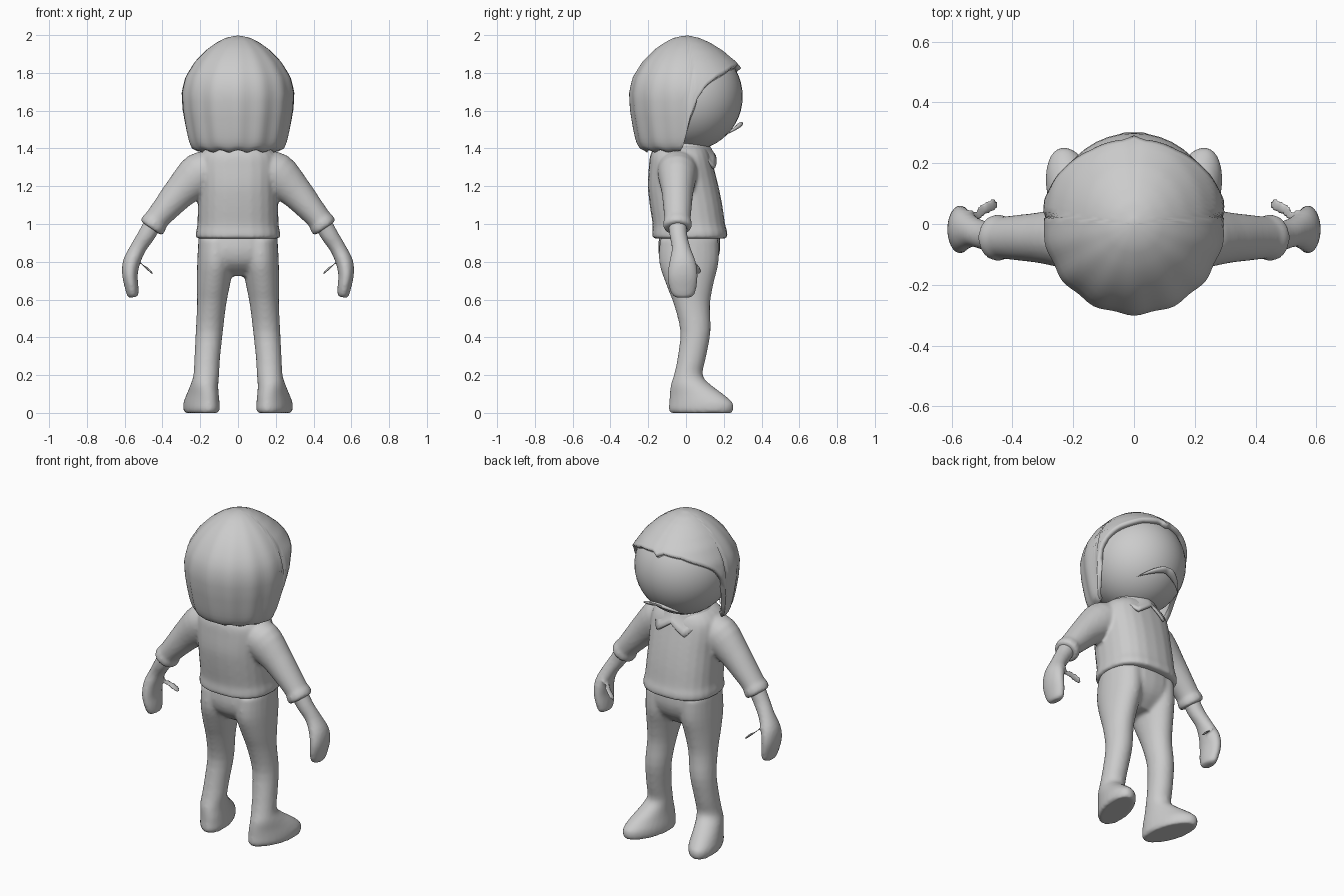
import bpy, bmesh, math
from mathutils import Vector

if "Cube" in bpy.data.objects:
    bpy.data.objects.remove(bpy.data.objects["Cube"])

mat = bpy.data.materials.new("plain grey")
mat.diffuse_color = (0.6, 0.6, 0.6, 1)
mat.use_nodes = True
mat.node_tree.nodes["Principled BSDF"].inputs["Base Color"].default_value = mat.diffuse_color


def finish(name, bm, voxel=0, smooth=0, angle=60):
    """Turn a bmesh into a smooth-shaded object, optionally fusing its shells."""
    bmesh.ops.recalc_face_normals(bm, faces=bm.faces)
    me = bpy.data.meshes.new(name)
    bm.to_mesh(me)
    bm.free()
    me.materials.append(mat)
    ob = bpy.data.objects.new(name, me)
    bpy.context.collection.objects.link(ob)
    if voxel:
        m = ob.modifiers.new("fuse", 'REMESH')
        m.mode, m.voxel_size, m.use_smooth_shade = 'VOXEL', voxel, True
        m = ob.modifiers.new("soften", 'SMOOTH')
        m.factor, m.iterations = 0.5, smooth
    bpy.ops.object.select_all(action='DESELECT')
    ob.select_set(True)
    bpy.context.view_layer.objects.active = ob
    bpy.ops.object.shade_smooth_by_angle(angle=math.radians(angle))
    return ob


def spline(pts, steps):
    """Catmull-Rom through tuples of numbers."""
    out = []
    for i in range(len(pts) - 1):
        p = [pts[max(0, min(len(pts) - 1, i + k))] for k in (-1, 0, 1, 2)]
        for s in range(steps):
            t = s / steps
            out.append([b + 0.5 * t * (c - a + t * (2*a - 5*b + 4*c - d + t * (3*(b - c) + d - a)))
                        for a, b, c, d in zip(*p)])
    return out + [list(pts[-1])]


def loft(bm, rings, side=1, sides=24, steps=3, power=1.0):
    """Rings are (x, y, z, half width, half depth, tilt degrees, shear)."""
    prev, first = None, None
    for x, y, z, a, b, tilt, shear in spline(rings, steps):
        t, ring = math.radians(tilt), []
        for i in range(sides):
            g = 2 * math.pi * i / sides
            c, s = math.cos(g), math.sin(g)
            u = a * math.copysign(abs(c) ** power, c)
            v = b * math.copysign(abs(s) ** power, s)
            u2 = u + shear * v
            ring.append(bm.verts.new((side * (x + u2 * math.cos(t)), y + v, z + u2 * math.sin(t))))
        if prev:
            for i in range(sides):
                j = (i + 1) % sides
                bm.faces.new((prev[i], prev[j], ring[j], ring[i]))
        else:
            first = ring
        prev = ring
    bm.faces.new(first)
    bm.faces.new(prev)


# Trousers with feet
bm = bmesh.new()
loft(bm, [(0, .02, .97, .205, .155, 0, 0), (0, .017, .87, .21, .165, 0, 0),
          (0, .015, .79, .185, .14, 0, 0), (0, .02, .725, .10, .07, 0, 0)], power=.85)
for s in (1, -1):
    loft(bm, [(.115, .017, .92, .095, .155, 0, 0), (.118, .015, .80, .098, .158, 0, 0),
              (.13, .02, .68, .088, .125, 0, 0), (.14, .032, .57, .077, .095, 0, 0),
              (.152, .05, .43, .072, .08, 0, 0), (.163, .03, .29, .068, .075, 0, 0),
              (.168, .012, .20, .068, .076, 0, 0), (.178, .025, .15, .073, .105, 0, .1),
              (.187, .055, .10, .08, .142, 0, .2), (.193, .079, .055, .088, .168, 0, .22),
              (.193, .08, .02, .089, .172, 0, .22), (.193, .08, 0, .082, .163, 0, .22)], s)
finish("trousers", bm, .011, 5)

# Shirt with sleeves, rolled hem and cuffs
bm = bmesh.new()
loft(bm, [(0, .02, .922, .205, .18, 0, 0), (0, .02, .93, .222, .198, 0, 0),
          (0, .02, .96, .222, .198, 0, 0), (0, .015, 1.0, .215, .192, 0, 0),
          (0, .0, 1.1, .213, .192, 0, 0), (0, -.015, 1.2, .212, .187, 0, 0),
          (0, -.025, 1.30, .215, .172, 0, 0), (0, -.03, 1.36, .205, .16, 0, 0),
          (0, -.03, 1.40, .17, .14, 0, 0), (0, -.03, 1.425, .12, .11, 0, 0)], power=.82)
for s in (1, -1):
    loft(bm, [(.10, -.04, 1.31, .09, .11, 70, 0), (.20, -.045, 1.265, .115, .105, 55, 0),
              (.30, -.045, 1.175, .09, .085, 45, 0), (.38, -.045, 1.085, .073, .075, 40, 0),
              (.43, -.045, 1.025, .065, .07, 36, 0), (.44, -.045, 1.01, .07, .075, 35, 0),
              (.455, -.045, .985, .07, .075, 34, 0), (.458, -.045, .975, .06, .065, 34, 0)], s)
finish("shirt", bm, .01, 4)

# Forearms, hands and thumbs
bm = bmesh.new()
for s in (1, -1):
    loft(bm, [(.44, -.045, 1.02, .048, .05, 35, 0), (.485, -.04, .94, .046, .047, 28, 0),
              (.53, -.025, .87, .043, .05, 18, 0), (.563, -.018, .80, .046, .07, 8, 0),
              (.572, -.018, .73, .041, .08, 0, 0), (.563, -.017, .665, .036, .073, -8, 0),
              (.557, -.015, .625, .03, .058, -8, 0), (.556, -.015, .612, .02, .04, -8, 0)], s)
    loft(bm, [(.555, .0, .84, .03, .03, 50, 0), (.52, .03, .80, .028, .027, 50, 0),
              (.49, .052, .77, .027, .024, 50, 0), (.463, .062, .75, .026, .023, 55, 0),
              (.452, .063, .742, .014, .014, 55, 0)], s, 16)
finish("hands", bm, .009, 4)

# Head ball and neck
bm = bmesh.new()
bmesh.ops.create_uvsphere(bm, u_segments=40, v_segments=24, radius=1)
for v in bm.verts:
    v.co = Vector((v.co.x * .275, .02 + v.co.y * .28, 1.675 + v.co.z * .285))
finish("head", bm)
bm = bmesh.new()
loft(bm, [(0, -.01, 1.36, .1, .1, 0, 0), (0, 0, 1.46, .1, .1, 0, 0)])
finish("neck", bm)


def interp(table, x):
    for (x0, y0), (x1, y1) in zip(table, table[1:]):
        if x <= x1:
            return y0 + (y1 - y0) * max(0, (x - x0) / (x1 - x0))
    return table[-1][1]


# Hair: a cap whose lower edge follows the hairline, then falls to a bob
PROFILE = [(1.38, .205), (1.40, .245), (1.44, .262), (1.5, .275), (1.6, .292), (1.7, .298),
           (1.78, .278), (1.86, .228), (1.92, .17), (1.96, .115), (1.985, .065), (2.0, 0)]
HAIRLINE = [(0, 1.825), (6, 1.845), (30, 1.83), (55, 1.785), (70, 1.73), (80, 1.65), (87, 1.54),
            (92, 1.42), (98, 1.385), (180, 1.385)]
bm = bmesh.new()
cols, rows, grid = 96, 22, []
top = bm.verts.new((0, 0, 1.997))
for i in range(cols):
    g = 2 * math.pi * i / cols          # zero is the face side
    deg = abs(math.degrees(math.atan2(math.sin(g), math.cos(g))))
    low = interp(HAIRLINE, deg)
    col = []
    for j in range(1, rows + 1):
        f = j / rows
        z = 1.997 - (1.997 - low) * (1 - math.cos(f * math.pi / 2)) if low > 1.6 else \
            1.997 - (1.997 - low) * (1 - math.cos(f * math.pi)) / 2
        r = interp(PROFILE, z)
        back = min(1, max(0, (deg - 75) / 40))
        r *= 1 + .017 * back * math.cos(g * 14) * min(1, f * 1.5)          # locks
        r += .042 * max(0, math.cos(g)) ** 1.2 * f ** 1.5                   # raised fringe
        if back > .9:
            z += .006 * math.cos(g * 14) * f ** 6
        col.append(bm.verts.new((r * math.sin(g), r * math.cos(g), z)))
    grid.append(col)
for i in range(cols):
    a, b = grid[i], grid[(i + 1) % cols]
    bm.faces.new((top, a[0], b[0]))
    for j in range(rows - 1):
        bm.faces.new((a[j], a[j + 1], b[j + 1], b[j]))
hair = finish("hair", bm)
m = hair.modifiers.new("thickness", 'SOLIDIFY')
m.thickness, m.offset = .03, -1

# Collar: a folded band with two points and a notch at the throat
EDGE = [(0, 1.36), (30, 1.295), (62, 1.37), (90, 1.385), (180, 1.385)]
bm = bmesh.new()
cols, grid = 72, []
for i in range(cols):
    g = 2 * math.pi * i / cols
    deg = abs(math.degrees(math.atan2(math.sin(g), math.cos(g))))
    low, col = interp(EDGE, deg), []
    for f in (0, .25, .5, .75, 1):
        z = 1.43 + (low - 1.43) * f
        r = .118 + .04 * f + .35 * max(0, 1.37 - z)
        col.append(bm.verts.new((r * math.sin(g), -.01 + r * math.cos(g), z)))
    grid.append(col)
for i in range(cols):
    a, b = grid[i], grid[(i + 1) % cols]
    for j in range(4):
        bm.faces.new((a[j], a[j + 1], b[j + 1], b[j]))
collar = finish("collar", bm)
m = collar.modifiers.new("thickness", 'SOLIDIFY')
m.thickness, m.offset = .016, 0

# Moustache: a drooping tapered strip hugging the face
bm = bmesh.new()
prev, n, sides = None, 24, 10
for i in range(n + 1):
    t = -1 + 2 * i / n
    w = max(.03, (1 - abs(t) ** 2.2)) * (1 - .2 * math.exp(-(t * 8) ** 2))
    x, y, z = .15 * t, .285 - .085 * t * t, 1.527 - .058 * abs(t) ** 1.6
    ring = []
    for k in range(sides):
        g = 2 * math.pi * k / sides
        u, v = .026 * w * math.cos(g), .013 * w * math.sin(g)
        ring.append(bm.verts.new((x, y + u * .8 - v * .5, z + u * .5 + v * .8)))
    if prev:
        for k in range(sides):
            q = (k + 1) % sides
            bm.faces.new((prev[k], prev[q], ring[q], ring[k]))
    else:
        bm.faces.new(ring)
    prev = ring
bm.faces.new(prev)
finish("moustache", bm)
